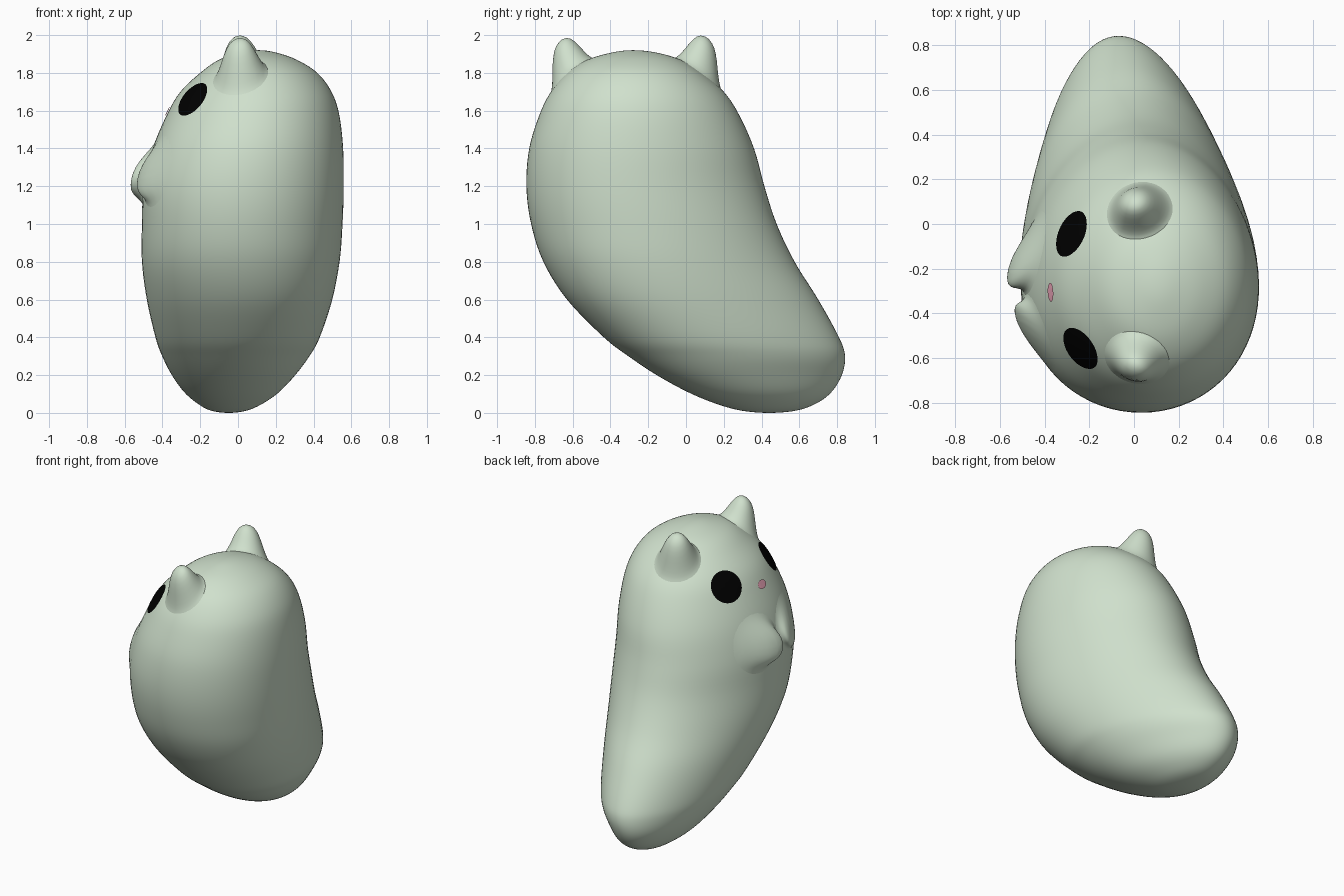
import bpy, bmesh, math
from mathutils import Vector
from mathutils.bvhtree import BVHTree

if "Cube" in bpy.data.objects:
    bpy.data.objects.remove(bpy.data.objects["Cube"])


def material(name, color):
    m = bpy.data.materials.new(name)
    m.diffuse_color = color
    m.use_nodes = True
    m.node_tree.nodes["Principled BSDF"].inputs["Base Color"].default_value = m.diffuse_color
    return m


GREEN = material("sage", (0.63, 0.75, 0.61, 1))
BLACK = material("black", (0.0, 0.0, 0.0, 1))
PINK = material("pink", (0.85, 0.38, 0.49, 1))


def finish(name, bm, mat):
    bmesh.ops.recalc_face_normals(bm, faces=bm.faces)
    for f in bm.faces:
        f.smooth = True
    me = bpy.data.meshes.new(name)
    bm.to_mesh(me)
    ob = bpy.data.objects.new(name, me)
    bpy.context.collection.objects.link(ob)
    me.materials.append(mat)


def skin(bm, rings, first=None, last=None):
    """Bridge rings of points, closing the ends with pole points."""
    vs = [[bm.verts.new(p) for p in r] for r in rings]
    n = len(vs[0])
    for a, b in zip(vs, vs[1:]):
        for i in range(n):
            j = (i + 1) % n
            bm.faces.new((a[i], a[j], b[j], b[i]))
    for pole, ring in ((first, vs[0]), (last, vs[-1])):
        if pole is not None:
            v = bm.verts.new(pole)
            for i in range(n):
                bm.faces.new((v, ring[i], ring[(i + 1) % n]))


# Body cross-sections: z, y min, y max, x min, x max, lean, taper towards +y
SECTIONS = [
    (0.0, 0.44, 0.44, -0.05, -0.05, -0.10, 0.1),
    (0.0125, 0.29, 0.585, -0.145, 0.045, -0.10, 0.1),
    (0.05, 0.155, 0.69, -0.215, 0.125, -0.10, 0.14),
    (0.11, 0.01, 0.77, -0.285, 0.205, -0.10, 0.18),
    (0.2, -0.155, 0.825, -0.35, 0.285, -0.10, 0.2),
    (0.3, -0.305, 0.842, -0.40, 0.36, -0.08, 0.2),
    (0.4, -0.435, 0.81, -0.435, 0.415, -0.07, 0.2),
    (0.6, -0.63, 0.70, -0.48, 0.485, -0.05, 0.18),
    (0.8, -0.755, 0.575, -0.505, 0.53, -0.02, 0.15),
    (1.0, -0.82, 0.48, -0.505, 0.55, 0, 0.12),
    (1.2, -0.845, 0.415, -0.497, 0.557, 0, 0.1),
    (1.4, -0.83, 0.36, -0.45, 0.555, 0, 0.08),
    (1.58, -0.775, 0.28, -0.375, 0.535, 0, 0.06),
    (1.7, -0.715, 0.20, -0.305, 0.495, 0, 0.04),
    (1.8, -0.63, 0.085, -0.20, 0.42, 0, 0),
    (1.87, -0.52, -0.03, -0.10, 0.31, 0, 0),
    (1.908, -0.39, -0.16, 0.02, 0.20, 0, 0),
    (1.92, -0.28, -0.28, 0.11, 0.11, 0, 0),
]


def mirrored(s):
    return (s[0], s[2], s[1], s[4], s[3], s[5], s[6])


def catmull(a, b, c, d, t):
    return [0.5 * (2 * q + (r - p) * t + (2 * p - 5 * q + 4 * r - s) * t * t
                   + (3 * q - p - 3 * r + s) * t ** 3) for p, q, r, s in zip(a, b, c, d)]


# Body
pts = [mirrored(SECTIONS[1])] + SECTIONS + [mirrored(SECTIONS[-2])]
rings = []
for k in range(1, len(pts) - 2):
    for step in range(5):
        if k == 1 and step == 0:
            continue
        z, y0, y1, x0, x1, lean, taper = catmull(*pts[k - 1:k + 3], step / 5)
        ring = []
        for i in range(80):
            a = math.tau * i / 80
            dy = (y1 - y0) / 2 * math.sin(a)
            wide = (x1 - x0) / 2 * math.cos(a) * (1 - taper * math.sin(a))
            ring.append(((x0 + x1) / 2 + wide + lean * dy, (y0 + y1) / 2 + dy, z))
        rings.append(ring)
body = bmesh.new()
skin(body, rings, (-0.05, 0.44, 0), (0.11, -0.28, 1.92))
bmesh.ops.recalc_face_normals(body, faces=body.faces)
tree = BVHTree.FromBMesh(body)
finish("body", body, GREEN)


def patch(name, mat, centre, rx, ry, profile, tip=None, lift=0.0):
    """Disc laid on the body surface, optionally pulled out to a tip."""
    c, n = tree.find_nearest(Vector(centre))[:2]
    side = Vector((0, 0, 1)).cross(n).normalized()
    up = n.cross(side)
    pull = Vector(tip) - c if tip else Vector()

    def place(r, h, a):
        q = c + side * (rx * r * math.cos(a)) + up * (ry * r * math.sin(a))
        p, m = tree.find_nearest(q)[:2]
        return p + m * lift + pull * h

    bm = bmesh.new()
    skin(bm, [[place(r, h, math.tau * i / 48) for i in range(48)] for r, h in profile],
         last=place(0, 1, 0))
    finish(name, bm, mat)


FLAT = [(1 - i / 6, 0) for i in range(6)]
HORN = [(1, -0.01), (0.93, 0.03), (0.86, 0.09), (0.78, 0.19), (0.7, 0.32), (0.62, 0.46),
        (0.54, 0.61), (0.45, 0.75), (0.35, 0.87), (0.24, 0.945), (0.12, 0.988)]

# Ears and paws
patch("ear_a", GREEN, (0.02, 0.073, 1.81), 0.16, 0.16, HORN, (0.0, 0.11, 1.985))
patch("ear_b", GREEN, (0.01, -0.615, 1.80), 0.16, 0.16, HORN, (0.0, -0.662, 1.97))
patch("paw_a", GREEN, (-0.49, -0.12, 1.28), 0.20, 0.20, HORN, (-0.56, -0.215, 1.24))
patch("paw_b", GREEN, (-0.44, -0.50, 1.28), 0.20, 0.20, HORN, (-0.52, -0.43, 1.24))

# Face
patch("eye_a", BLACK, (-0.29, -0.04, 1.66), 0.11, 0.107, FLAT, lift=0.004)
patch("eye_b", BLACK, (-0.22, -0.545, 1.645), 0.107, 0.105, FLAT, lift=0.004)
patch("nose", PINK, (-0.36, -0.305, 1.59), 0.042, 0.028, FLAT, lift=0.007)
